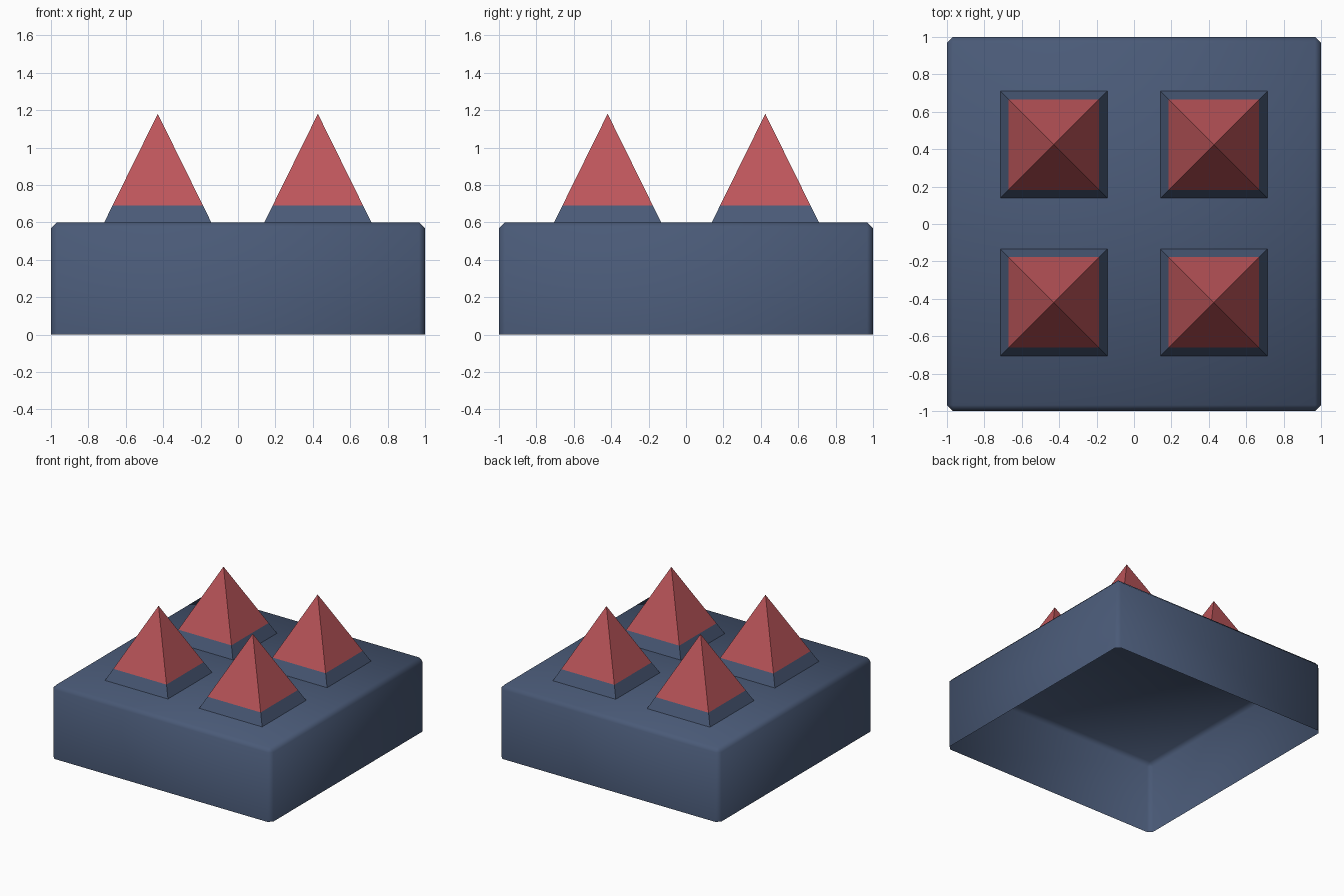
import bpy, bmesh
from mathutils import Matrix

if "Cube" in bpy.data.objects:
    bpy.data.objects.remove(bpy.data.objects["Cube"])


def material(name, rgb):
    m = bpy.data.materials.new(name)
    m.diffuse_color = (*rgb, 1)
    m.use_nodes = True
    m.node_tree.nodes["Principled BSDF"].inputs["Base Color"].default_value = m.diffuse_color
    return m


NAVY = material("navy", (0.068, 0.102, 0.185))
RED = material("red", (0.51, 0.092, 0.103))


def finish(bm, name, mats):
    me = bpy.data.meshes.new(name)
    bm.to_mesh(me)
    bm.free()
    for m in mats:
        me.materials.append(m)
    ob = bpy.data.objects.new(name, me)
    bpy.context.collection.objects.link(ob)
    return ob


# Base: thin open-bottomed block, chamfered on its top and upright edges
bm = bmesh.new()
bmesh.ops.create_cube(bm, size=1, matrix=Matrix.Translation((0, 0, 0.3)) @ Matrix.Diagonal((2, 2, 0.6, 1)))
edges = [e for e in bm.edges if max(v.co.z for v in e.verts) > 0.5]
bmesh.ops.bevel(bm, geom=edges, offset=0.032, segments=1, affect='EDGES')
bottom = [f for f in bm.faces if f.normal.z < -0.9]
bmesh.ops.delete(bm, geom=bottom, context='FACES')
for f in bm.faces:
    f.smooth = True
finish(bm, "base", [NAVY])

# Spikes: four-sided pyramids with a navy foot band and a red tip
Z0, Z1, APEX, HALF = 0.6, 0.69, 1.18, 0.286


def spike(name, x, y):
    bm = bmesh.new()
    rings = []
    for z in (Z0, Z1):
        h = HALF * (APEX - z) / (APEX - Z0)
        rings.append([bm.verts.new((x + sx * h, y + sy * h, z))
                      for sx, sy in ((-1, -1), (1, -1), (1, 1), (-1, 1))])
    tip = bm.verts.new((x, y, APEX))
    low, mid = rings
    for i in range(4):
        j = (i + 1) % 4
        bm.faces.new((low[i], low[j], mid[j], mid[i]))
        bm.faces.new((mid[i], mid[j], tip)).material_index = 1
    finish(bm, name, [NAVY, RED])


for side, x in (("left", -0.429), ("right", 0.427)):
    for depth, y in (("front", -0.419), ("back", 0.424)):
        spike(f"spike_{depth}_{side}", x, y)
